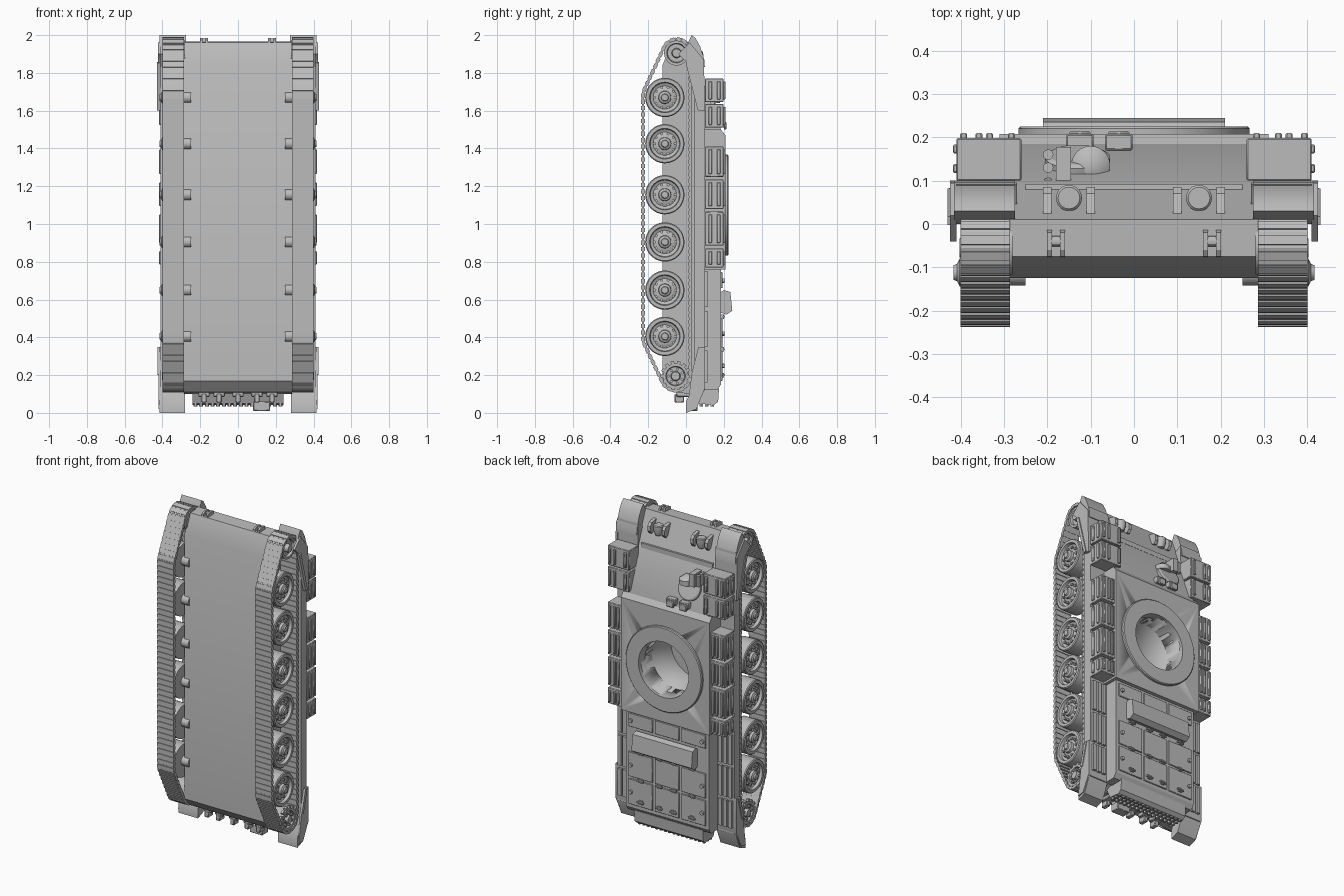
import bpy, bmesh, math
from mathutils import Vector, Matrix
from mathutils.geometry import convex_hull_2d

cube = bpy.data.objects.get("Cube")
if cube:
    bpy.data.objects.remove(cube, do_unlink=True)

grey = bpy.data.materials.new("plain grey")
grey.use_nodes = True
grey.diffuse_color = (0.5, 0.5, 0.5, 1)
grey.node_tree.nodes["Principled BSDF"].inputs["Base Color"].default_value = (0.5, 0.5, 0.5, 1)

ALONG_X = Matrix.Rotation(math.pi / 2, 4, 'Y')
ALONG_Y = Matrix.Rotation(-math.pi / 2, 4, 'X')
ALONG_Z = Matrix.Identity(4)


def box(bm, x, y, z, turn=0):
    """Box from (min, max) pairs, optionally turned about its own x axis."""
    lo, hi = Vector((x[0], y[0], z[0])), Vector((x[1], y[1], z[1]))
    m = Matrix.Translation((lo + hi) / 2) @ Matrix.Rotation(turn, 4, 'X') @ Matrix.Diagonal((*(hi - lo), 1))
    bmesh.ops.create_cube(bm, size=1, matrix=m)


def prism(bm, x, profile):
    """Extrude a (y, z) outline across x."""
    face = bm.faces.new([bm.verts.new((x[0], y, z)) for y, z in profile])
    out = bmesh.ops.extrude_face_region(bm, geom=[face])
    bmesh.ops.translate(bm, verts=[v for v in out["geom"] if isinstance(v, bmesh.types.BMVert)],
                        vec=(x[1] - x[0], 0, 0))


def lathe(bm, centre, axis, profile, sides=32, closed=False):
    """Turn a (radius, height) outline round an axis."""
    m = Matrix.Translation(centre) @ axis
    rings = []
    for r, h in profile:
        if r < 1e-5:
            rings.append([bm.verts.new(m @ Vector((0, 0, h)))] * sides)
        else:
            rings.append([bm.verts.new(m @ Vector((r * math.cos(2 * math.pi * i / sides),
                          r * math.sin(2 * math.pi * i / sides), h))) for i in range(sides)])
    pairs = list(zip(rings, rings[1:])) + ([(rings[-1], rings[0])] if closed else [])
    for a, b in pairs:
        for i in range(sides):
            j = (i + 1) % sides
            bm.faces.new(list(dict.fromkeys((a[i], a[j], b[j], b[i]))))


def rod(bm, centre, axis, r, h, sides=16):
    lathe(bm, centre, axis, [(0, -h / 2), (r, -h / 2), (r, h / 2), (0, h / 2)], sides)


def finish(bm, name, mirror=False, bevel=0):
    bmesh.ops.recalc_face_normals(bm, faces=bm.faces[:])
    mesh = bpy.data.meshes.new(name)
    bm.to_mesh(mesh)
    bm.free()
    mesh.materials.append(grey)
    ob = bpy.data.objects.new(name, mesh)
    bpy.context.collection.objects.link(ob)
    bpy.ops.object.select_all(action='DESELECT')
    ob.select_set(True)
    bpy.context.view_layer.objects.active = ob
    bpy.ops.object.shade_smooth_by_angle(angle=math.radians(30))
    if bevel:
        mod = ob.modifiers.new("bevel", 'BEVEL')
        mod.width, mod.segments = bevel, 1
    if mirror:
        ob.modifiers.new("mirror", 'MIRROR').use_mirror_merge = False
    return ob


RING = (0, 0, 1.1)

# Lower hull tub and upper hull, bored for the turret well
bm = bmesh.new()
prism(bm, (-.287, .287), [(-.125, .17), (-.125, 1.84), (-.075, 1.96), (.01, 1.965), (.085, 1.77),
                         (.185, 1.5), (.1, .14), (.03, .1), (-.07, .11)])
lower = finish(bm, "lower_hull")
bm = bmesh.new()
prism(bm, (-.31, .31), [(.09, .76), (.208, .76), (.208, 1.47), (.185, 1.5), (.09, 1.5)])
upper = finish(bm, "upper_hull")
bm = bmesh.new()
rod(bm, (0, .11, 1.1), ALONG_Y, .175, .42, 48)
cutter = finish(bm, "well_cutter")
cutter.hide_render = True
for ob in (lower, upper):
    bpy.context.view_layer.objects.active = ob
    mod = ob.modifiers.new("well", 'BOOLEAN')
    mod.operation, mod.object, mod.solver = 'DIFFERENCE', cutter, 'EXACT'
    bpy.ops.object.modifier_apply(modifier="well")
bpy.data.objects.remove(cutter, do_unlink=True)

bm = bmesh.new()
lathe(bm, RING, ALONG_Y, [(.175, .2), (.175, .225), (.262, .225), (.267, .22), (.267, .2)], 48, True)
finish(bm, "turret_ring")

# Raised engine deck with panels, hinges and bolts
bm = bmesh.new()
prism(bm, (-.29, .29), [(.09, .12), (.165, .12), (.185, .15), (.185, .76), (.09, .76)])
finish(bm, "engine_deck")
bm = bmesh.new()
for x0, x1 in ((-.27, -.1), (-.085, .085), (.1, .27)):
    for z0, z1 in ((.17, .33), (.345, .5), (.66, .745)):
        box(bm, (x0, x1), (.18, .192), (z0, z1))
finish(bm, "deck_panels", bevel=.002)
bm = bmesh.new()
for x in (-.18, -.05, .05, .18):
    for z in (.2, .337, .51):
        box(bm, (x - .012, x + .012), (.185, .2), (z - .012, z + .012))
        rod(bm, (x, .2, z), ALONG_X, .006, .045, 8)
for x in (-.25, .25):
    for z in (.25, .42, .7):
        rod(bm, (x, .195, z), ALONG_Y, .012, .02, 12)
finish(bm, "deck_hinges")
bm = bmesh.new()
prism(bm, (-.21, .21), [(.185, .53), (.215, .52), (.245, .54), (.235, .64), (.2, .65), (.185, .64)])
finish(bm, "deck_cover")

# Rear grille and tow fittings
bm = bmesh.new()
prism(bm, (-.24, .24), [(.04, .12), (.07, .05), (.15, .042), (.17, .06), (.175, .13)])
for row in range(3):
    for i in range(16):
        rod(bm, (-.225 + .03 * i, .08 + .03 * row, .045), ALONG_Z, .011, .02, 6)
finish(bm, "rear_grille")
bm = bmesh.new()
for x in (-.18, -.1, 0, .1, .18):
    box(bm, (x - .03, x + .03), (-.05, .03), (.085, .12))
    box(bm, (x - .014, x + .014), (-.06, -.01), (.055, .1))
box(bm, (.08, .17), (.0, .06), (.01, .06))
finish(bm, "rear_tow_fittings", bevel=.004)

# Fenders with louvred panels, mudguards and braces
bm = bmesh.new()
prism(bm, (.27, .41), [(.045, .1), (.1, .12), (.1, 1.6), (.092, 1.9), (.045, 1.87)])
finish(bm, "fender", True)
bm = bmesh.new()
for x in (.305, .34, .375):
    for z0, z1 in ((.16, .33), (.35, .54), (.56, .75)):
        box(bm, (x, x + .023), (.095, .115), (z0, z1))
finish(bm, "fender_louvres", True)
bm = bmesh.new()
prism(bm, (.275, .415), [(.0, 1.9), (.01, 1.96), (.03, 2), (.05, 1.985), (.075, 1.94), (.097, 1.87), (.1, 1.83), (.04, 1.83)])
prism(bm, (.41, .424), [(-.04, 1.9), (.02, 1.96), (.095, 1.87), (.1, 1.6), (.07, 1.6), (.0, 1.86)])
finish(bm, "front_mudguard", True)
bm = bmesh.new()
prism(bm, (.28, .415), [(.0, 0), (.055, .02), (.1, .13), (.1, .2), (.045, .2), (.02, .1), (.0, .06)])
prism(bm, (.41, .422), [(.005, .02), (.05, .03), (.1, .13), (.1, .35), (.075, .35), (.03, .2)])
finish(bm, "rear_mudguard", True)
bm = bmesh.new()
box(bm, (.412, .43), (.03, .05), (1.6, 1.86), .25)
box(bm, (.412, .427), (.047, .065), (.2, .35), -.25)
finish(bm, "fender_brace", True)

# Stowage bins with raised ribs, latches and side handles
bm = bmesh.new()
bins = ((.31, .77, .87), (.31, .885, 1.065), (.31, 1.08, 1.235), (.31, 1.25, 1.41), (.26, 1.51, 1.635), (.26, 1.645, 1.77))
for inner, z0, z1 in bins:
    box(bm, (inner, .41), (.1, .198), (z0, z1))
    for x in (inner + .015, .35, .385):
        box(bm, (x, x + .016), (.19, .21), (z0 + .015, z1 - .015))
    for y in (.118, .163):
        box(bm, (.405, .418), (y, y + .02), (z0 + .015, z1 - .015))
finish(bm, "stowage_bins", True, .003)

# Front plate: hatch, periscopes, cap, side bracket, lamps and tow hooks
tilt = Matrix.Rotation(-math.pi / 2 + .36, 4, 'X')
bm = bmesh.new()
lathe(bm, (-.13, .143, 1.62), tilt, [(0, -.02), (.075, -.02), (.075, .012), (.065, .018), (0, .018)])
lathe(bm, (-.1, .135, 1.67), ALONG_Z, [(0, -.03), (.045, -.03), (.045, 0), (0, .035)], 24)
box(bm, (-.18, -.145), (.085, .178), (1.65, 1.73))
for y in (.095, .13, .16):
    rod(bm, (-.198, y, 1.69), ALONG_Z, .012, .07, 12)
finish(bm, "driver_hatch")
bm = bmesh.new()
for x in (-.125, -.035):
    box(bm, (x - .032, x + .032), (.17, .208), (1.51, 1.55))
    box(bm, (x - .025, x + .025), (.2, .214), (1.5, 1.54))
finish(bm, "periscopes", bevel=.004)
bm = bmesh.new()
box(bm, (-.25, .25), (.076, .092), (1.755, 1.785))
finish(bm, "splash_rail")
bm = bmesh.new()
lathe(bm, (.15, .06, 1.88), ALONG_Z, [(0, -.03), (.018, -.03), (.03, 0), (.03, .03), (.025, .035), (0, .035)], 24)
for x in (.1, .2):
    prism(bm, (x - .01, x + .01), [(.01, 1.87), (.07, 1.85), (.085, 1.87), (.085, 1.9), (.07, 1.92), (.02, 1.93)])
finish(bm, "headlamp", True)
bm = bmesh.new()
for x in (.165, .195):
    prism(bm, (x - .006, x + .006), [(-.08, 1.93), (-.075, 1.975), (-.06, 1.985), (-.02, 1.985), (-.01, 1.95)])
rod(bm, (.18, -.04, 1.97), ALONG_X, .012, .04, 12)
finish(bm, "tow_hook", True)

# Road wheels with bolts
wheel = [(0, .3), (.104, .3), (.104, .395), (.099, .4), (.081, .4), (.077, .382), (.062, .375),
         (.042, .386), (.034, .386), (.032, .402), (.02, .408), (.017, .416), (0, .416)]
bm = bmesh.new()
for z in (.405, .65, .905, 1.155, 1.425, 1.67):
    lathe(bm, (0, -.112, z), ALONG_X, wheel)
    rod(bm, (.3, -.112, z), ALONG_X, .03, .1)
    for i in range(10):
        a = math.tau * i / 10
        rod(bm, (.383, -.112 + .055 * math.cos(a), z + .055 * math.sin(a)), ALONG_X, .008, .016, 8)
finish(bm, "road_wheels", True)

# Idler at the nose, toothed sprocket at the tail
bm = bmesh.new()
lathe(bm, (0, -.05, 1.905), ALONG_X, [(0, .28), (.066, .28), (.066, .39), (.052, .39), (.048, .375), (.026, .375), (.022, .4), (0, .4)])
finish(bm, "idler_wheel", True)
bm = bmesh.new()
lathe(bm, (0, -.055, .195), ALONG_X, [(0, .28), (.066, .28), (.066, .395), (.052, .395), (.048, .38), (.026, .38), (.022, .402), (0, .402)])
for i in range(14):
    a = math.tau * i / 14
    box(bm, (.375, .392), (-.064 + .071 * math.cos(a), -.046 + .071 * math.cos(a)),
        (.186 + .071 * math.sin(a), .204 + .071 * math.sin(a)), a)
    if i % 2:
        rod(bm, (.385, -.055 + .038 * math.cos(a), .195 + .038 * math.sin(a)), ALONG_X, .008, .02, 8)
finish(bm, "drive_sprocket", True)

# Track links spaced evenly along a belt wrapped round the wheels
dots = []
for y, z, r in ((-.112, .405, .116), (-.112, 1.67, .116), (-.05, 1.905, .073), (-.055, .195, .077)):
    dots += [Vector((y + r * math.cos(math.tau * i / 48), z + r * math.sin(math.tau * i / 48))) for i in range(48)]
belt = [dots[i] for i in convex_hull_2d(dots)]
legs = list(zip(belt, belt[1:] + belt[:1]))
total = sum((b - a).length for a, b in legs)
count = round(total / .034)
pitch = total / count
bm = bmesh.new()
start, n = 0, 0
for a, b in legs:
    length = (b - a).length
    while n < count and n * pitch < start + length:
        p = a.lerp(b, (n * pitch - start) / length)
        turn = math.atan2(b.y - a.y, b.x - a.x) - math.pi / 2
        for half_width, half_thick, half_long in ((.0575, .006, .019), (.0575, .01, .011)):
            box(bm, (.343 - half_width, .343 + half_width), (p.x - half_thick, p.x + half_thick),
                (p.y - half_long, p.y + half_long), turn)
        n += 1
    start += length
finish(bm, "track", True)
